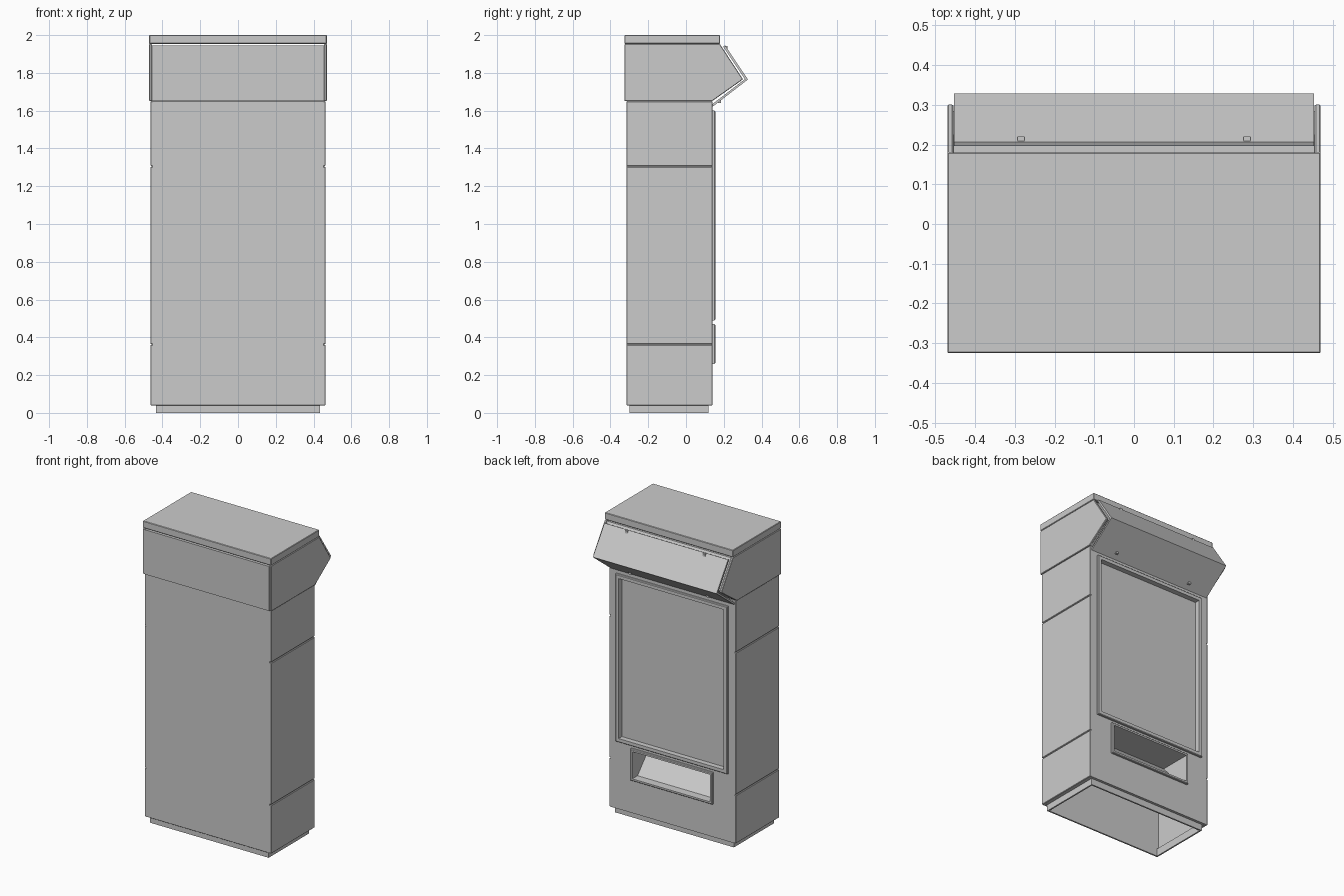
import bpy, bmesh

if "Cube" in bpy.data.objects:
    bpy.data.objects.remove(bpy.data.objects["Cube"])


def make(name, verts, faces):
    me = bpy.data.meshes.new(name)
    me.from_pydata(verts, [], faces)
    bm = bmesh.new()
    bm.from_mesh(me)
    bmesh.ops.recalc_face_normals(bm, faces=bm.faces)
    bm.to_mesh(me)
    bm.free()
    ob = bpy.data.objects.new(name, me)
    bpy.context.collection.objects.link(ob)
    return ob


def loft(name, loops, start=False, end=False, flip=False):
    """Bridge equal-length loops of points, optionally capping the ends."""
    n = len(loops[0])
    verts = [p for lp in loops for p in lp]
    faces = [(k * n + i, k * n + (i + 1) % n, (k + 1) * n + (i + 1) % n, (k + 1) * n + i)
             for k in range(len(loops) - 1) for i in range(n)]
    if start:
        faces.append(tuple(range(n)))
    if end:
        faces.append(tuple((len(loops) - 1) * n + i for i in range(n)))
    ob = make(name, verts, faces)
    if flip:
        ob.data.flip_normals()
    return ob


def prism(name, profile, x0, x1):
    """Extrude a (y, z) profile along x."""
    return loft(name, [[(x, y, z) for y, z in profile] for x in (x0, x1)], True, True)


def bevel(ob, width):
    m = ob.modifiers.new("bevel", "BEVEL")
    m.width = width
    m.segments = 1
    return ob


def box(name, x0, x1, y0, y1, z0, z1, bev=0.0):
    ob = prism(name, [(y0, z0), (y1, z0), (y1, z1), (y0, z1)], x0, x1)
    return bevel(ob, bev) if bev else ob


def rect_xy(hx, y0, y1, z):
    return [(-hx, y0, z), (hx, y0, z), (hx, y1, z), (-hx, y1, z)]


def rect_xz(hx, z0, z1, y_low, y_high=None):
    y_high = y_low if y_high is None else y_high
    return [(-hx, y_low, z0), (hx, y_low, z0), (hx, y_high, z1), (-hx, y_high, z1)]


FY = 0.14                       # plane of the working face
SCREEN = (0.41, 0.49, 1.60)     # half width, bottom, top
SLOT = (0.30, 0.26, 0.47)

# hollow plinth with the ledge under the cabinet
loft("plinth", [rect_xy(0.425, -0.29, 0.11, 0.05), rect_xy(0.425, -0.29, 0.11, 0.0),
                rect_xy(0.435, -0.30, 0.12, 0.0), rect_xy(0.435, -0.30, 0.12, 0.045),
                rect_xy(0.425, -0.29, 0.11, 0.05)])
loft("cabinet_floor_rim", [rect_xy(0.425, -0.29, 0.11, 0.042), rect_xy(0.455, -0.31, FY, 0.042)])

# cabinet rear panel and three side panels with seams between them
box("rear_panel", -0.455, 0.455, -0.315, -0.295, 0.04, 1.65, 0.002)
for s, side in ((-1, "left"), (1, "right")):
    box(side + "_liner", min(s * 0.44, s * 0.458), max(s * 0.44, s * 0.458),
        -0.312, FY - 0.003, 0.045, 1.65)
    for i, (z0, z1) in enumerate(((0.04, 0.36), (0.365, 1.303), (1.308, 1.65))):
        box(f"{side}_side_panel_{i}", min(s * 0.445, s * 0.464), max(s * 0.445, s * 0.464),
            -0.315, FY, z0, z1, 0.003)

# face panel as a grid with openings for the screen and the slot
xs = [-0.455, -SCREEN[0], -SLOT[0], SLOT[0], SCREEN[0], 0.455]
zs = [0.04, SLOT[1], SLOT[2], SCREEN[1], SCREEN[2], 1.65]
holes = {(2, 1), (1, 3), (2, 3), (3, 3)}
face = make("face_panel", [(x, FY, z) for z in zs for x in xs],
            [(j * 6 + i, j * 6 + i + 1, j * 6 + i + 7, j * 6 + i + 6)
             for j in range(5) for i in range(5) if (i, j) not in holes])
if face.data.polygons[0].normal.y < 0:
    face.data.flip_normals()


def framed(name, dims, border, depth_low, depth_high):
    """Raised frame whose inside drops back to a (possibly sloping) floor."""
    hx, z0, z1 = dims
    ix, i0, i1 = hx - border, z0 + border, z1 - border
    loft(name, [rect_xz(hx, z0, z1, FY), rect_xz(hx, z0, z1, FY + 0.011),
                rect_xz(hx - 0.004, z0 + 0.004, z1 - 0.004, FY + 0.015),
                rect_xz(ix, i0, i1, FY + 0.015),
                rect_xz(ix, i0, i1, FY - depth_low, FY - depth_high)], end=True)


framed("screen_frame", SCREEN, 0.025, 0.02, 0.02)
framed("dispensing_slot", SLOT, 0.015, 0.04, 0.20)

# head: core, cheeks and flat cap
core = [(-0.325, 1.65), (0.135, 1.65), (0.285, 1.765), (0.175, 1.945), (-0.325, 1.945)]
cheek = [(-0.325, 1.65), (0.138, 1.65), (0.302, 1.766), (0.18, 1.952), (-0.325, 1.952)]
prism("head_core", core, -0.456, 0.456)
for s, side in ((-1, "left"), (1, "right")):
    bevel(prism(side + "_head_cheek", cheek, s * 0.455, s * 0.47), 0.003)
box("head_cap", -0.47, 0.47, -0.325, 0.18, 1.954, 2.0, 0.003)

# folded sign panel standing just proud of the head
prism("sign_panel", [(0.197, 1.94), (0.207, 1.945), (0.328, 1.765), (0.142, 1.622),
                     (0.136, 1.632), (0.312, 1.767)], -0.453, 0.453)

# small clips on the sign panel
for x in (-0.285, 0.285):
    box("sign_clip_top", x - 0.009, x + 0.009, 0.206, 0.22, 1.925, 1.942)
    box("sign_clip_bottom", x - 0.009, x + 0.009, 0.17, 0.184, 1.641, 1.656)
